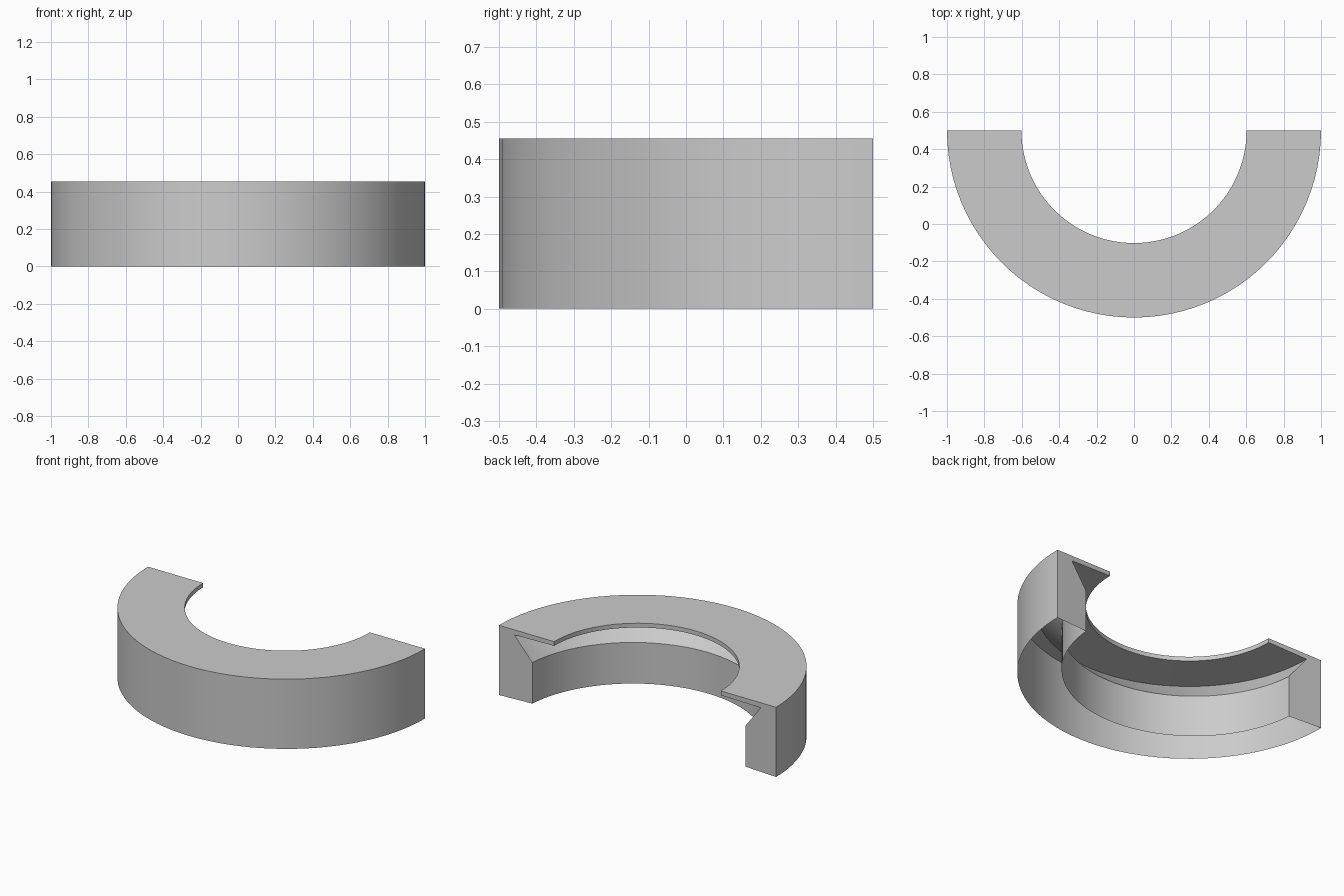
import bpy, bmesh, math

cube = bpy.data.objects.get("Cube")
if cube:
    bpy.data.objects.remove(cube, do_unlink=True)

SEGMENTS = 48
HEIGHT = 0.455
BACK_Y = 0.5

# Cross-section: radius, height, backward shift of the arc centre, setback of the arc ends
PROFILE = [
    (1.0, 0.0, 0.0, 0.0),          # outer wall
    (1.0, HEIGHT, 0.0, 0.0),
    (0.602, HEIGHT, 0.0, 0.0),     # thin top lip
    (0.602, 0.427, 0.0, 0.0),
    (0.89, 0.422, 0.0, 0.0),       # undercut below the lip
    (0.772, 0.268, 0.046, 0.015),  # sloped shoulder
    (0.772, 0.0, 0.046, 0.015),    # inner wall
]

grey = bpy.data.materials.new("plain grey")
grey.use_nodes = True
colour = (0.6, 0.6, 0.6, 1.0)
grey.diffuse_color = colour
grey.node_tree.nodes["Principled BSDF"].inputs["Base Color"].default_value = colour


def arc_point(radius, shift, setback, step):
    """Point on an arc whose two ends lie just in front of the back plane."""
    start = math.asin((shift + setback) / radius)
    angle = math.pi + start + (math.pi - 2 * start) * step / SEGMENTS
    return radius * math.cos(angle), BACK_Y + shift + radius * math.sin(angle)


# Hollow half ring swept from the cross-section, open underneath
bm = bmesh.new()
sections = [[bm.verts.new((*arc_point(r, shift, setback, i), z))
             for r, z, shift, setback in PROFILE]
            for i in range(SEGMENTS + 1)]
for a, b in zip(sections, sections[1:]):
    for j in range(len(PROFILE) - 1):
        bm.faces.new((a[j], b[j], b[j + 1], a[j + 1]))

# End faces
bm.faces.new(sections[0])
bm.faces.new(reversed(sections[-1]))
bmesh.ops.recalc_face_normals(bm, faces=bm.faces)

mesh = bpy.data.meshes.new("half_ring")
bm.to_mesh(mesh)
bm.free()
mesh.materials.append(grey)
ring = bpy.data.objects.new("half_ring", mesh)
bpy.context.collection.objects.link(ring)
bpy.context.view_layer.objects.active = ring
ring.select_set(True)
bpy.ops.object.shade_smooth_by_angle(angle=math.radians(20))
